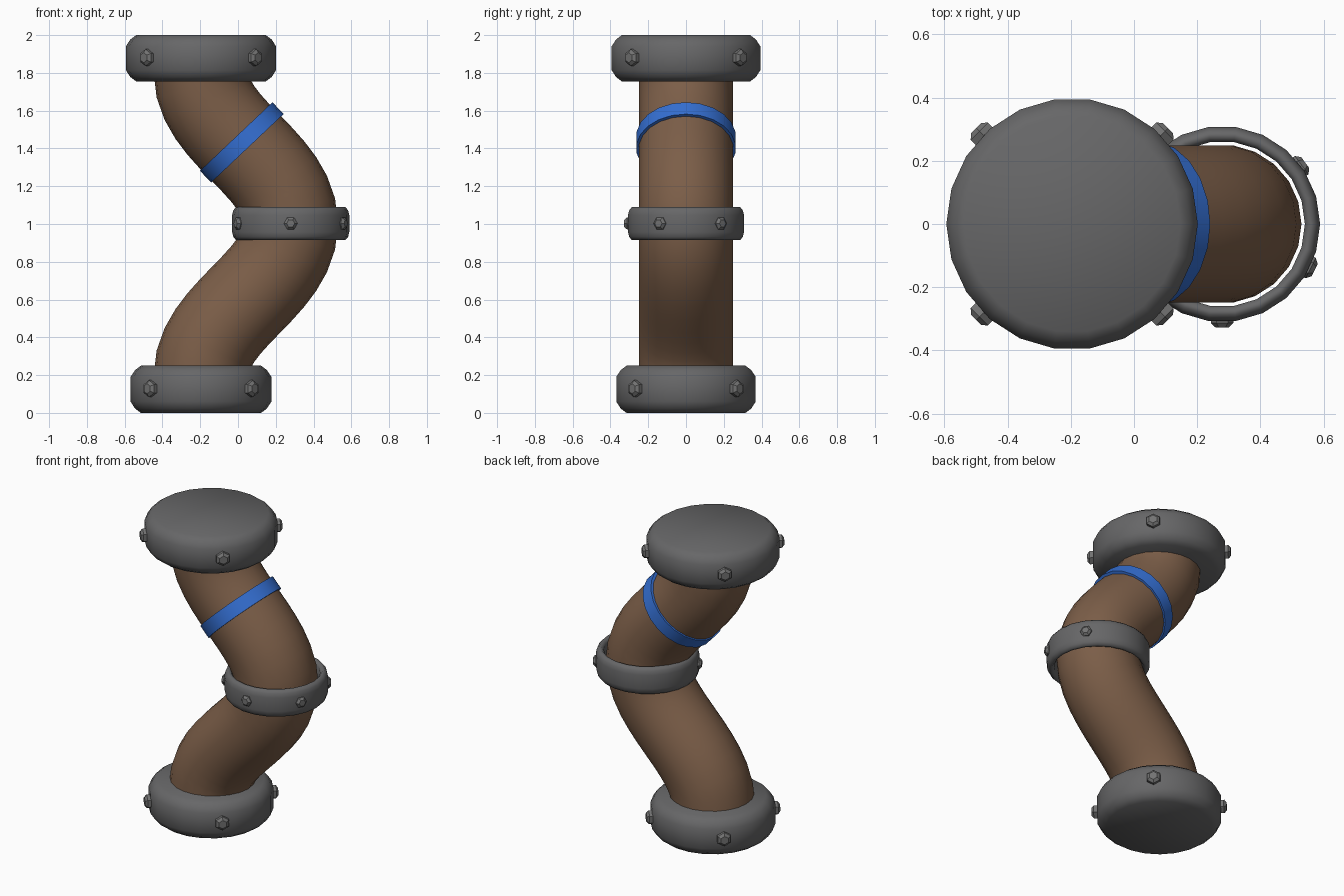
import bpy, bmesh
from math import pi, radians
from mathutils import Matrix

if "Cube" in bpy.data.objects:
    bpy.data.objects.remove(bpy.data.objects["Cube"])

SIDES = 22
X_END, X_MID = -0.196, 0.279


def material(name, rgb):
    m = bpy.data.materials.new(name)
    m.diffuse_color = (*rgb, 1)
    m.use_nodes = True
    m.node_tree.nodes["Principled BSDF"].inputs["Base Color"].default_value = m.diffuse_color
    return m


def smooth(ob, angle):
    bpy.ops.object.select_all(action='DESELECT')
    ob.select_set(True)
    bpy.context.view_layer.objects.active = ob
    bpy.ops.object.shade_smooth_by_angle(angle=radians(angle))


def finish(bm, name, mat, angle=None):
    bmesh.ops.recalc_face_normals(bm, faces=bm.faces)
    me = bpy.data.meshes.new(name)
    bm.to_mesh(me)
    bm.free()
    me.materials.append(mat)
    ob = bpy.data.objects.new(name, me)
    bpy.context.collection.objects.link(ob)
    if angle:
        smooth(ob, angle)
    return ob


def revolve(bm, profile, matrix, sides, hollow=False):
    """Revolve (radius, z) points; hollow closes the profile, otherwise the ends are capped."""
    loops = [[bm.verts.new(matrix @ Matrix.Rotation(2 * pi * i / sides, 4, 'Z')
                           @ Matrix.Translation((r, 0, z)).translation)
              for i in range(sides)] for r, z in profile]
    pairs = list(zip(loops, loops[1:]))
    if hollow:
        pairs.append((loops[-1], loops[0]))
    else:
        bm.faces.new(loops[0])
        bm.faces.new(loops[-1])
    for a, b in pairs:
        for i in range(sides):
            j = (i + 1) % sides
            bm.faces.new((a[i], a[j], b[j], b[i]))


def lathe(name, profile, matrix, hollow, angle, mat):
    bm = bmesh.new()
    revolve(bm, profile, matrix, SIDES, hollow)
    return finish(bm, name, mat, angle)


def bolts(name, x, z, radius, angles, size, turn):
    """Chamfered hexagonal bolt heads pointing outward around a collar."""
    bm = bmesh.new()
    for a in angles:
        m = (Matrix.Translation((x, 0, z)) @ Matrix.Rotation(radians(a), 4, 'Z')
             @ Matrix.Translation((radius, 0, 0)) @ Matrix.Rotation(pi / 2, 4, 'Y')
             @ Matrix.Rotation(radians(turn), 4, 'Z'))
        revolve(bm, [(size, -0.025), (size, 0.012), (size * 0.6, 0.026)], m, 6)
    return finish(bm, name, bolt_grey)


brown = material("brown", (0.2, 0.112, 0.065))
blue = material("blue", (0.035, 0.16, 0.65))
grey = material("dark_grey", (0.135, 0.135, 0.138))
bolt_grey = material("bolt_grey", (0.17, 0.17, 0.17))

# Bent pipe: a swept curve with vertical tangents at both ends and the middle
cu = bpy.data.curves.new("pipe", 'CURVE')
cu.dimensions = '3D'
cu.resolution_u = 12
cu.bevel_depth = 0.251
cu.bevel_resolution = 9
cu.use_fill_caps = True
sp = cu.splines.new('BEZIER')
sp.bezier_points.add(2)
for p, (x, z) in zip(sp.bezier_points, [(X_END, 0.195), (X_MID, 1.0), (X_END, 1.805)]):
    p.handle_left_type = p.handle_right_type = 'FREE'
    p.co = (x, 0, z)
    p.handle_left = (x, 0, z - 0.32)
    p.handle_right = (x, 0, z + 0.32)
pipe = bpy.data.objects.new("pipe", cu)
bpy.context.collection.objects.link(pipe)
bpy.context.view_layer.objects.active = pipe
pipe.select_set(True)
bpy.ops.object.convert(target='MESH')
pipe = bpy.context.object
pipe.data.materials.clear()
pipe.data.materials.append(brown)
smooth(pipe, 50)

# End flanges with chamfered rims and four bolts each
for name, r, z0, z1 in [("bottom_flange", 0.373, 0.0, 0.25), ("top_flange", 0.398, 1.755, 2.0)]:
    rim = [(r - 0.055, z0), (r - 0.024, z0 + 0.023), (r, z0 + 0.06),
           (r, z1 - 0.06), (r - 0.024, z1 - 0.023), (r - 0.055, z1)]
    lathe(name, rim, Matrix.Translation((X_END, 0, 0)), False, 50, grey)
    bolts(name + "_bolts", X_END, (z0 + z1) / 2 + 0.003, r + 0.005, [45, 135, 225, 315], 0.045, 0)

# Loose middle collar with bolts on its front and right
collar = [(0.262, -0.07), (0.275, -0.087), (0.29, -0.087), (0.304, -0.07), (0.31, -0.045),
          (0.31, 0.045), (0.304, 0.07), (0.29, 0.087), (0.275, 0.087), (0.262, 0.07)]
lathe("middle_collar", collar, Matrix.Translation((X_MID, 0, 1.002)), True, 60, grey)
bolts("middle_collar_bolts", X_MID, 1.003, 0.301, [-153.5, -90, -26.5, 36.5], 0.036, 30)

# Tilted blue band on the upper pipe
lathe("blue_band", [(0.24, -0.043), (0.264, -0.043), (0.264, 0.043), (0.24, 0.043)],
      Matrix.Translation((0.02, 0, 1.432)) @ Matrix.Rotation(radians(-43.4), 4, 'Y'),
      True, 40, blue)
